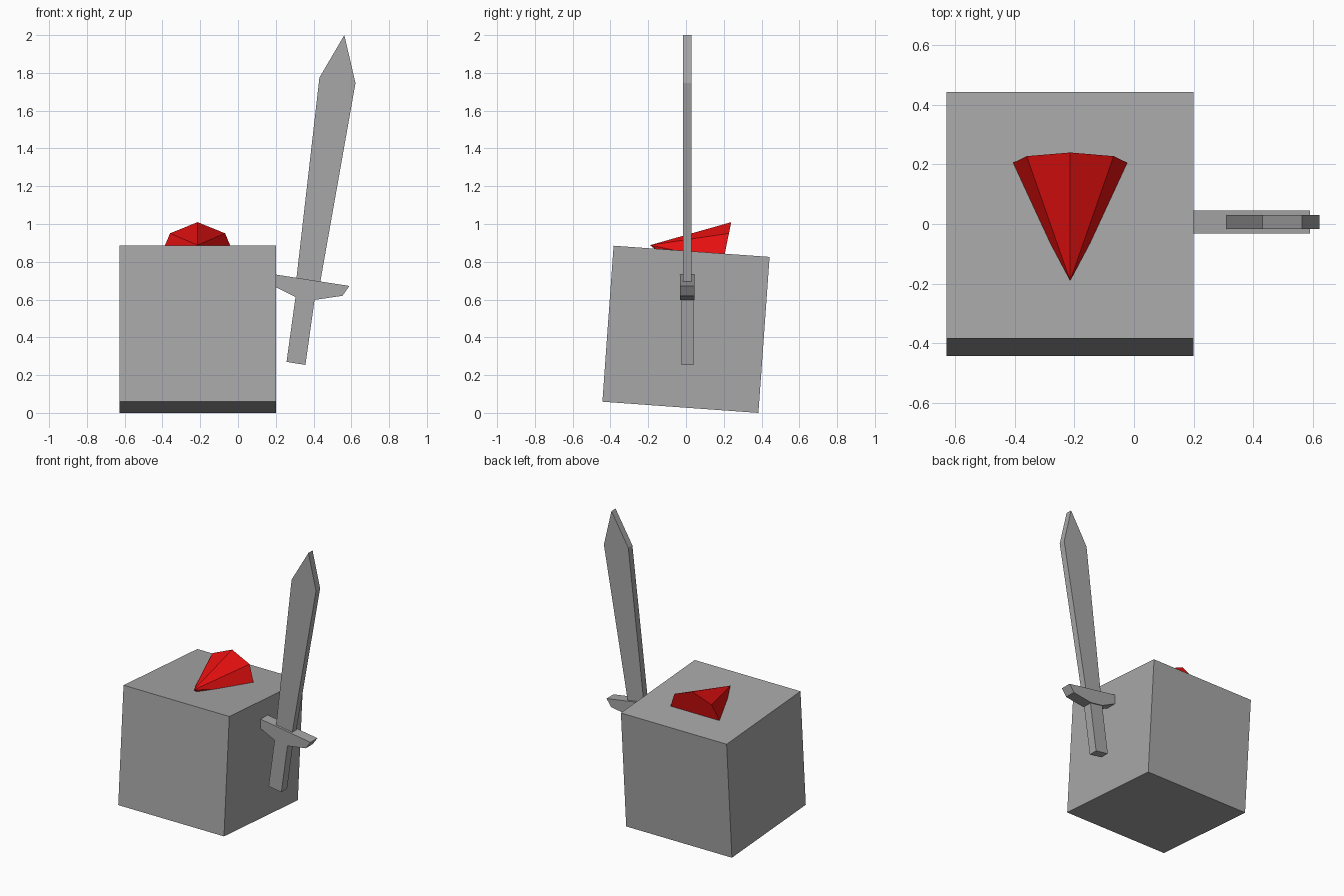
import bpy, bmesh, math
from mathutils import Matrix, Vector

if "Cube" in bpy.data.objects:
    bpy.data.objects.remove(bpy.data.objects["Cube"], do_unlink=True)


def material(name, rgb):
    m = bpy.data.materials.new(name)
    m.use_nodes = True
    m.diffuse_color = (*rgb, 1)
    m.node_tree.nodes["Principled BSDF"].inputs["Base Color"].default_value = (*rgb, 1)
    return m


gray = material("stone gray", (0.39, 0.39, 0.39))
red = material("bright red", (0.8, 0.005, 0.005))


def finish(name, bm, mat):
    bmesh.ops.recalc_face_normals(bm, faces=bm.faces)
    mesh = bpy.data.meshes.new(name)
    bm.to_mesh(mesh)
    bm.free()
    mesh.materials.append(mat)
    ob = bpy.data.objects.new(name, mesh)
    bpy.context.collection.objects.link(ob)
    return ob


# Body: a cube leaning slightly backwards
bm = bmesh.new()
bmesh.ops.create_cube(bm, size=0.828)
body = finish("body", bm, gray)
body.location = (-0.214, 0, 0.4425)
body.rotation_euler.x = math.radians(-4.1)

# Beak: eight-sided cone lying in the top face, point to the front
base, tip = Vector((-0.214, 0.198, 0.808)), Vector((-0.214, -0.19, 0.888))
axis = tip - base
bm = bmesh.new()
bmesh.ops.create_cone(bm, cap_ends=True, segments=8, radius1=0.206, radius2=0,
                      depth=axis.length)
bmesh.ops.remove_doubles(bm, verts=bm.verts, dist=1e-4)
beak = finish("beak", bm, red)
beak.location = (base + tip) / 2
beak.rotation_euler.x = math.atan2(-axis.y, axis.z)


# Sword: flat outlines in the xz plane, given thickness along y
def plate(name, outline, half):
    bm = bmesh.new()
    face = bm.faces.new([bm.verts.new((x, 0.007 - half, z)) for x, z in outline])
    new = bmesh.ops.extrude_face_region(bm, geom=[face])["geom"]
    bmesh.ops.translate(bm, vec=(0, 2 * half, 0),
                        verts=[v for v in new if isinstance(v, bmesh.types.BMVert)])
    return finish(name, bm, gray)


plate("sword_blade", [(0.308, 0.70), (0.435, 0.69), (0.622, 1.746),
                      (0.563, 2.0), (0.431, 1.775)], 0.023)
plate("sword_guard", [(0.156, 0.739), (0.177, 0.677), (0.304, 0.614),
                      (0.405, 0.598), (0.553, 0.62), (0.59, 0.672)], 0.039)
plate("sword_handle", [(0.257, 0.27), (0.357, 0.254), (0.407, 0.61),
                       (0.306, 0.625)], 0.032)
